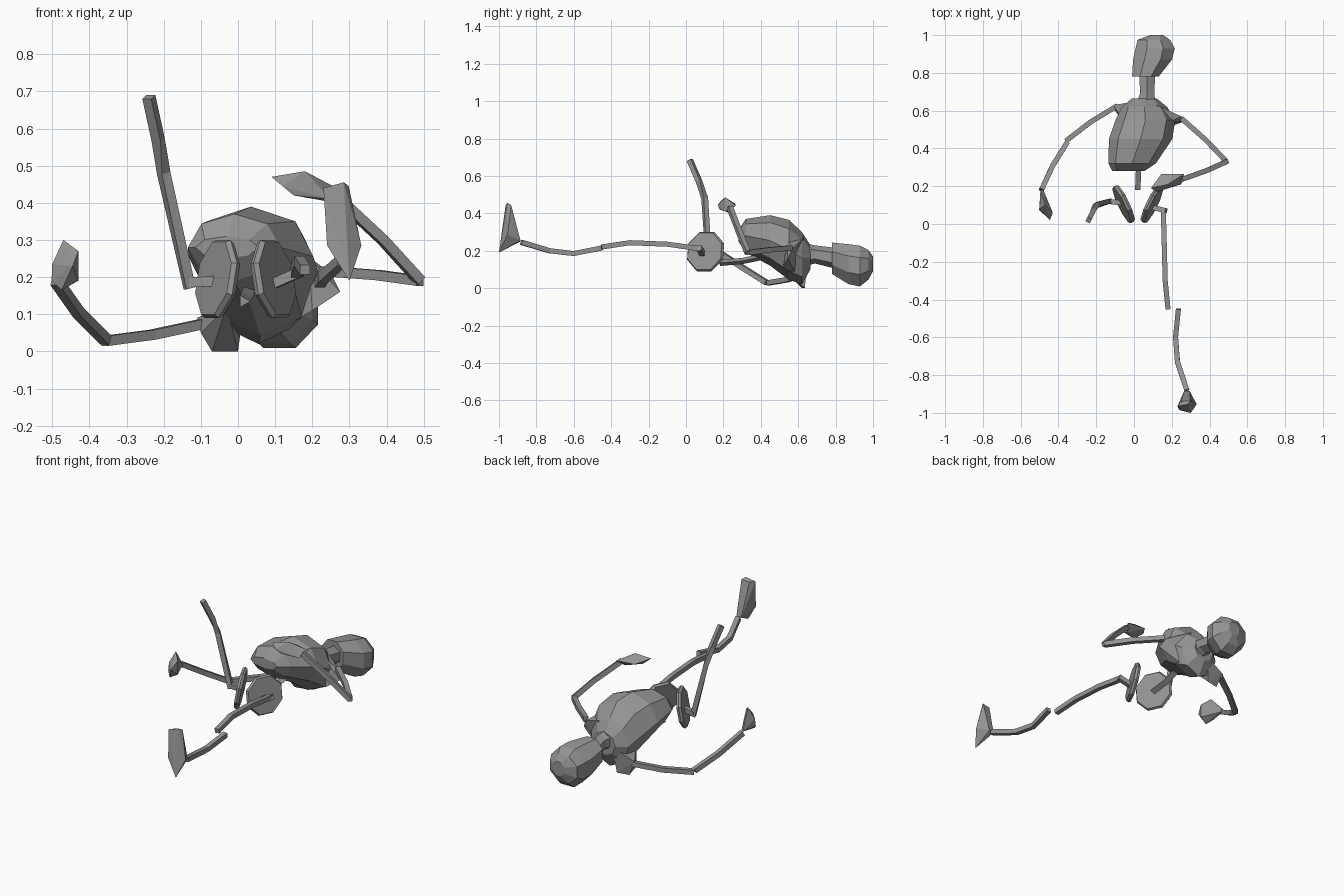
import bpy
import bmesh
import math
from mathutils import Vector

cube = bpy.data.objects.get("Cube")
if cube:
    bpy.data.objects.remove(cube, do_unlink=True)

# Single matte grey
grey = bpy.data.materials.new("plain grey")
grey.use_nodes = True
colour = (0.3, 0.3, 0.3, 1)
grey.diffuse_color = colour
shader = next(n for n in grey.node_tree.nodes if n.type == "BSDF_PRINCIPLED")
shader.inputs["Base Color"].default_value = colour
shader.inputs["Roughness"].default_value = 0.8


def finish(name, bm):
    """Turn a bmesh into a flat shaded, coloured object."""
    bmesh.ops.recalc_face_normals(bm, faces=bm.faces[:])
    mesh = bpy.data.meshes.new(name)
    bm.to_mesh(mesh)
    bm.free()
    mesh.materials.append(grey)
    obj = bpy.data.objects.new(name, mesh)
    bpy.context.scene.collection.objects.link(obj)
    return obj


def skin(name, rings):
    """Bridge a series of point rings and cap both ends."""
    bm = bmesh.new()
    loops = [[bm.verts.new(p) for p in ring] for ring in rings]
    count = len(loops[0])
    for a, b in zip(loops, loops[1:]):
        for i in range(count):
            j = (i + 1) % count
            bm.faces.new((a[i], a[j], b[j], b[i]))
    bm.faces.new(loops[0])
    bm.faces.new(loops[-1][::-1])
    return finish(name, bm)


def loft(name, sections, sides=8, phase=0.5):
    """Sections are x, y, z of the centre, then half width and half height."""
    angles = [math.tau * (i + phase) / sides for i in range(sides)]
    grow = 1 / max(math.cos(a) for a in angles)
    rings = []
    for x, y, z, rx, rz in sections:
        rings.append([Vector((x + rx * grow * math.cos(a), y,
                              z + rz * grow * math.sin(a))) for a in angles])
    return skin(name, rings)


def bone(name, path, radius=0.019, sides=4):
    """Angular tube following a path."""
    points = [Vector(p) for p in path]
    rings = []
    for i, p in enumerate(points):
        before = points[max(i - 1, 0)]
        after = points[min(i + 1, len(points) - 1)]
        turn = (after - before).to_track_quat("Z", "Y")
        ring = []
        for k in range(sides):
            a = math.tau * (k + 0.5) / sides
            ring.append(p + turn @ Vector((math.cos(a), math.sin(a), 0)) * radius)
        rings.append(ring)
    return skin(name, rings)


def hull(name, points):
    """Faceted solid wrapped around a few corner points."""
    bm = bmesh.new()
    for p in points:
        bm.verts.new(p)
    result = bmesh.ops.convex_hull(bm, input=bm.verts[:])
    loose = set(result["geom_interior"]) | set(result["geom_unused"])
    verts = [v for v in loose if isinstance(v, bmesh.types.BMVert)]
    bmesh.ops.delete(bm, geom=verts, context="VERTS")
    return finish(name, bm)


def hip_plate(name, centre, normal, radius=0.115):
    """Octagonal plate with a narrowed outer rim."""
    c, n = Vector(centre), Vector(normal).normalized()
    side = n.cross(Vector((0, 0, 1))).normalized()
    up = side.cross(n)
    rings = []
    for offset, scale in ((-0.013, 0.93), (0.0, 1.0), (0.013, 0.93)):
        ring = []
        for i in range(8):
            a = math.tau * (i + 0.5) / 8
            ring.append(c + n * offset + radius * scale *
                        (side * math.cos(a) + up * math.sin(a)))
        rings.append(ring)
    return skin(name, rings)


# Head and neck
loft("head", [
    (0.06, 0.78, 0.16, 0.07, 0.084),
    (0.098, 0.87, 0.128, 0.103, 0.107),
    (0.112, 0.93, 0.118, 0.104, 0.109),
    (0.105, 0.975, 0.125, 0.086, 0.08),
    (0.12, 1.0, 0.13, 0.035, 0.04),
])
loft("neck", [
    (0.06, 0.62, 0.18, 0.055, 0.055),
    (0.07, 0.69, 0.18, 0.038, 0.042),
    (0.07, 0.8, 0.16, 0.042, 0.048),
], sides=6)

# Rib cage, with a ridge along the breastbone
loft("rib_cage", [
    (-0.03, 0.28, 0.28, 0.085, 0.03),
    (-0.01, 0.32, 0.28, 0.125, 0.09),
    (0.035, 0.45, 0.255, 0.168, 0.135),
    (0.06, 0.55, 0.205, 0.158, 0.16),
    (0.055, 0.62, 0.16, 0.12, 0.14),
    (0.055, 0.665, 0.165, 0.065, 0.065),
], phase=0)

# Shoulder blades
hull("left_shoulder", [
    (0.12, 0.63, 0.27), (0.275, 0.545, 0.16), (0.25, 0.57, 0.21),
    (0.2, 0.52, 0.11), (0.1, 0.6, 0.05), (0.19, 0.54, 0.255),
])
hull("right_shoulder", [
    (-0.11, 0.63, 0.09), (-0.1, 0.6, 0.05), (-0.07, 0.62, 0),
    (0, 0.635, 0), (0.02, 0.65, 0.15), (-0.03, 0.5, 0.12),
])

# Spine
bone("spine", [(0.015, 0.18, 0.135), (0.02, 0.3, 0.145), (0.03, 0.42, 0.17)],
     sides=3)

# Hips
hip_plate("left_hip", (0.095, 0.105, 0.195), (0.9, -0.44, 0.17))
hip_plate("right_hip", (-0.055, 0.105, 0.195), (-0.9, -0.43, 0.17))
bone("left_hip_pin", [(0.09, 0.09, 0.18), (0.17, 0.07, 0.215)])
bone("right_hip_pin", [(-0.05, 0.11, 0.19), (-0.14, 0.12, 0.185)])

# Arms
bone("left_upper_arm", [(0.25, 0.56, 0.215), (0.38, 0.445, 0.205),
                        (0.49, 0.33, 0.19)])
bone("left_forearm", [(0.49, 0.33, 0.19), (0.39, 0.285, 0.3),
                      (0.25, 0.235, 0.43)])
bone("right_upper_arm", [(-0.09, 0.625, 0.075), (-0.23, 0.54, 0.045),
                         (-0.36, 0.44, 0.028)])
bone("right_forearm", [(-0.355, 0.43, 0.03), (-0.43, 0.31, 0.105),
                       (-0.49, 0.18, 0.19)])

# Hands
hull("left_hand", [
    (0.09, 0.19, 0.47), (0.145, 0.265, 0.45), (0.18, 0.21, 0.485),
    (0.265, 0.265, 0.44), (0.25, 0.21, 0.41), (0.15, 0.18, 0.42),
    (0.12, 0.17, 0.445), (0.205, 0.25, 0.46), (0.235, 0.225, 0.405),
])
hull("right_hand", [
    (-0.495, 0.185, 0.2), (-0.47, 0.1, 0.3), (-0.43, 0.06, 0.27),
    (-0.43, 0.06, 0.19), (-0.475, 0.05, 0.165), (-0.502, 0.075, 0.19),
    (-0.445, 0.02, 0.23), (-0.5, 0.08, 0.235), (-0.48, 0.18, 0.19),
])

# Legs
bone("right_thigh", [(-0.13, 0.12, 0.17), (-0.2, 0.1, 0.48),
                     (-0.215, 0.07, 0.57), (-0.24, 0.02, 0.685)])
bone("left_thigh", [(0.155, 0.08, 0.21), (0.16, -0.1, 0.235),
                    (0.165, -0.3, 0.243), (0.18, -0.45, 0.22)])
bone("left_shin", [(0.235, -0.45, 0.215), (0.22, -0.6, 0.185),
                   (0.23, -0.73, 0.2), (0.28, -0.88, 0.245)])

# Foot
hull("left_foot", [
    (0.23, -0.965, 0.44), (0.285, -0.955, 0.455), (0.24, -0.985, 0.285),
    (0.3, -1, 0.19), (0.332, -0.955, 0.285), (0.298, -0.935, 0.445),
    (0.25, -0.94, 0.44), (0.265, -0.885, 0.25), (0.295, -0.885, 0.255),
])
